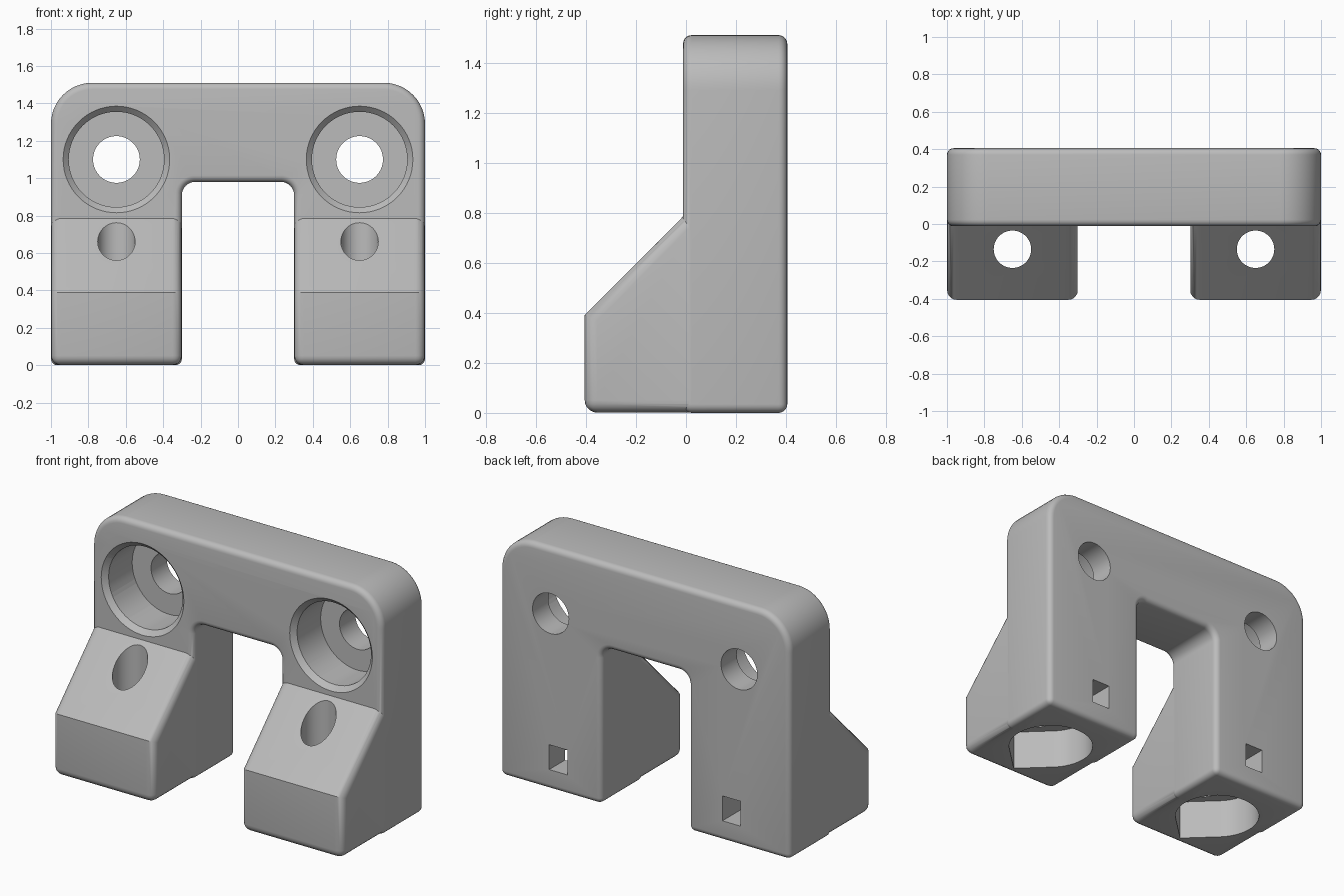
import bpy, bmesh, math
from mathutils import Matrix, Vector

cube = bpy.data.objects.get("Cube")
if cube:
    bpy.data.objects.remove(cube, do_unlink=True)

grey = bpy.data.materials.new("plain_grey")
grey.use_nodes = True
grey.diffuse_color = (0.5, 0.5, 0.5, 1)
grey.node_tree.nodes["Principled BSDF"].inputs["Base Color"].default_value = (0.5, 0.5, 0.5, 1)

FRONT, BACK = -0.012, 0.405      # plate faces
HOLE_X = 0.65


def add_object(name, bm):
    bmesh.ops.recalc_face_normals(bm, faces=bm.faces)
    mesh = bpy.data.meshes.new(name)
    bm.to_mesh(mesh)
    bm.free()
    mesh.materials.append(grey)
    obj = bpy.data.objects.new(name, mesh)
    bpy.context.collection.objects.link(obj)
    return obj


def prism(name, outline, axis, lo, hi):
    """Extrude a 2D outline along one axis."""
    place = {"x": lambda a, b, c: (c, a, b),
             "y": lambda a, b, c: (a, c, b),
             "z": lambda a, b, c: (a, b, c)}[axis]
    bm = bmesh.new()
    face = bm.faces.new([bm.verts.new(place(a, b, lo)) for a, b in outline])
    grown = bmesh.ops.extrude_face_region(bm, geom=[face])["geom"]
    moved = [v for v in grown if isinstance(v, bmesh.types.BMVert)]
    bmesh.ops.translate(bm, verts=moved, vec=Vector(place(0, 0, hi - lo)))
    return add_object(name, bm)


def arc(cx, cy, r, start, end, steps=12):
    angles = [math.radians(start + (end - start) * i / steps) for i in range(steps + 1)]
    return [(cx + r * math.cos(a), cy + r * math.sin(a)) for a in angles]


def circle(cx, cy, r):
    return arc(cx, cy, r, 0, 360, 64)[:-1]


def apply_all(obj):
    bpy.context.view_layer.objects.active = obj
    for mod in list(obj.modifiers):
        bpy.ops.object.modifier_apply(modifier=mod.name)


def round_edges(obj, width):
    mod = obj.modifiers.new("rounding", "BEVEL")
    mod.width = width
    mod.segments = 5
    mod.limit_method = "ANGLE"
    mod.angle_limit = math.radians(60)
    apply_all(obj)


def combine(body, other, operation):
    mod = body.modifiers.new("combine", "BOOLEAN")
    mod.operation = operation
    mod.solver = "EXACT"
    mod.object = other
    apply_all(body)
    bpy.data.objects.remove(other, do_unlink=True)


# Arch-shaped back plate with rounded shoulders
half = [(0.3, 0), (1, 0)] + arc(0.78, 1.29, 0.22, 0, 90)
inner = arc(0.23, 0.91, 0.07, 90, 0)
outline = inner + half
outline += [(-x, z) for x, z in reversed(outline)]
bracket = prism("bracket", outline, "y", FRONT, BACK)
round_edges(bracket, 0.035)

# Sloped feet reaching forward from each leg
foot = [(-0.405, 0.001), (-0.405, 0.39), (FRONT, 0.785), (0.25, 0.785), (0.25, 0.001)]
for side in (-1, 1):
    lo, hi = sorted((side * 0.301, side * 0.999))
    leg = prism("sloped_foot", foot, "x", lo, hi)
    round_edges(leg, 0.05)
    combine(bracket, leg, "UNION")

for side in (-1, 1):
    x = side * HOLE_X
    # Mounting hole, wide recess and chamfered rim
    cutters = [prism("mount_hole", circle(x, 1.1, 0.125), "y", -0.2, 0.6),
               prism("mount_recess", circle(x, 1.1, 0.255), "y", -0.2, 0.25)]
    bm = bmesh.new()
    bmesh.ops.create_cone(bm, cap_ends=True, segments=64, radius1=0.315, radius2=0.255, depth=0.06,
                          matrix=Matrix.Translation((x, FRONT, 1.1)) @ Matrix.Rotation(-math.pi / 2, 4, "X"))
    cutters.append(add_object("recess_chamfer", bm))
    # Teardrop pocket underneath, pointing forward
    drop = arc(x, 0, 0.25, -45, 225, 48) + [(x, -0.345)]
    cutters.append(prism("bottom_pocket", drop, "z", -0.1, 0.25))
    # Vertical hole through the slope
    cutters.append(prism("slope_hole", circle(x, -0.135, 0.1), "z", 0.15, 0.9))
    # Square channel from the back into the pocket
    a, b = side * 0.535, side * 0.66
    cutters.append(prism("back_channel", [(a, 0.125), (b, 0.125), (b, 0.28), (a, 0.28)], "y", 0.1, 0.6))
    for cutter in cutters:
        combine(bracket, cutter, "DIFFERENCE")

bpy.ops.object.select_all(action="DESELECT")
bracket.select_set(True)
bpy.context.view_layer.objects.active = bracket
bpy.ops.object.shade_smooth_by_angle(angle=math.radians(32))
